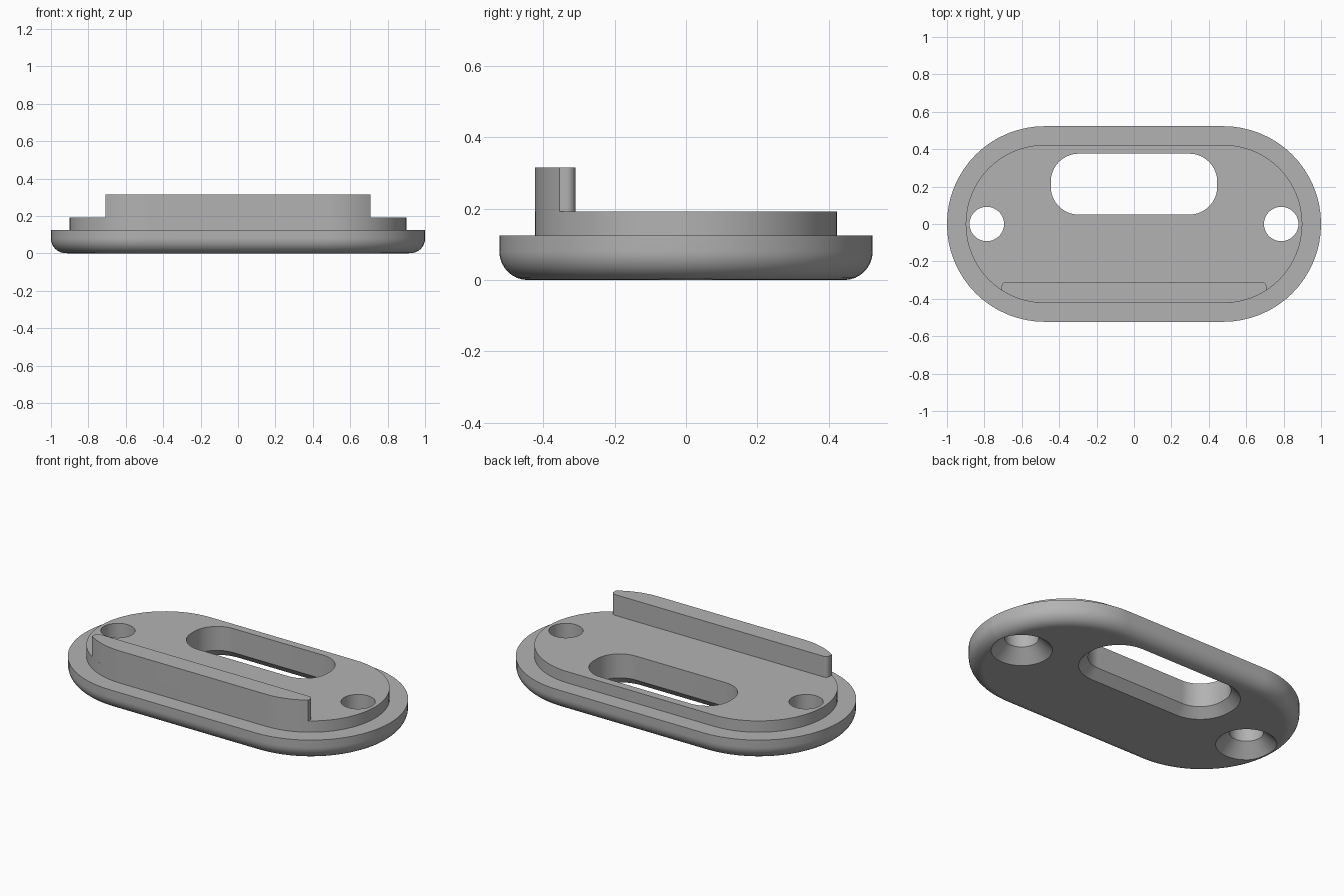
import bpy, bmesh
from math import sin, cos, pi, acos, radians

if "Cube" in bpy.data.objects:
    bpy.data.objects.remove(bpy.data.objects["Cube"], do_unlink=True)

grey = bpy.data.materials.new("plain grey")
grey.use_nodes = True
grey.diffuse_color = (0.45, 0.45, 0.45, 1)
grey.node_tree.nodes["Principled BSDF"].inputs["Base Color"].default_value = grey.diffuse_color


def arc(cx, cy, r, a0, a1, n):
    return [(cx + r * cos(a0 + (a1 - a0) * i / n), cy + r * sin(a0 + (a1 - a0) * i / n))
            for i in range(n + 1)]


def rounded(hx, hy, r, cy=0, n=16):
    """Rounded rectangle; a small straight is kept so no points coincide."""
    r = min(r, hx - 0.0005, hy - 0.0005)
    pts = []
    for q, (sx, sy) in enumerate([(1, 1), (-1, 1), (-1, -1), (1, -1)]):
        pts += arc(sx * (hx - r), cy + sy * (hy - r), r, q * pi / 2, (q + 1) * pi / 2, n)
    return pts


def loft(name, rings):
    """Closed solid through (outline, height) rings of equal point count."""
    bm = bmesh.new()
    loops = [[bm.verts.new((x, y, z)) for x, y in pts] for pts, z in rings]
    n = len(loops[0])
    for a, b in zip(loops, loops[1:]):
        for i in range(n):
            j = (i + 1) % n
            bm.faces.new((a[i], a[j], b[j], b[i]))
    bm.faces.new(loops[0][::-1])
    bm.faces.new(loops[-1])
    bmesh.ops.recalc_face_normals(bm, faces=bm.faces)
    mesh = bpy.data.meshes.new(name)
    bm.to_mesh(mesh)
    bm.free()
    mesh.materials.append(grey)
    ob = bpy.data.objects.new(name, mesh)
    bpy.context.collection.objects.link(ob)
    return ob


def activate(ob):
    bpy.ops.object.select_all(action='DESELECT')
    ob.select_set(True)
    bpy.context.view_layer.objects.active = ob


def cut(ob, cutter):
    mod = ob.modifiers.new("cut", 'BOOLEAN')
    mod.operation, mod.solver, mod.object = 'DIFFERENCE', 'EXACT', cutter
    activate(ob)
    bpy.ops.object.modifier_apply(modifier=mod.name)
    bpy.data.objects.remove(cutter, do_unlink=True)


def smooth(ob):
    activate(ob)
    bpy.ops.object.shade_smooth_by_angle(angle=radians(30))
    ob.modifiers.new("even shading", 'WEIGHTED_NORMAL').keep_sharp = True


def stadium(inset):
    return rounded(1 - inset, 0.523 - inset, 0.523 - inset)


# Base plate: rounded underside, flange, raised platform
fillet, step = 0.08, 0.1
rings = []
for i in range(9):
    a = pi / 2 * i / 8
    rings.append((stadium(fillet * (1 - sin(a))), fillet * (1 - cos(a))))
rings += [(stadium(0), 0.125), (stadium(step), 0.125), (stadium(step), 0.192)]
plate = loft("base_plate", rings)

# Slot with a chamfer below
def slot(grow):
    return rounded(0.445 + grow, 0.163 + grow, 0.15 + grow, cy=0.213)

cut(plate, loft("slot_cutter", [(slot(0.07), -0.02), (slot(0), 0.05), (slot(0), 0.3)]))

# Countersunk screw holes
for side in (-1, 1):
    def circle(r):
        return arc(side * 0.787, 0, r, 0, 2 * pi, 48)[:-1]
    cut(plate, loft("hole_cutter", [(circle(0.185), -0.02), (circle(0.092), 0.073), (circle(0.092), 0.3)]))
smooth(plate)

# Upright lip following the front edge of the platform
end, back, corner, radius, centre = 0.708, -0.31, 0.025, 0.423, 0.477
half = arc(centre, 0, radius, -pi / 2, -acos((end - centre) / radius), 10)
half += arc(end - corner, back - corner, corner, 0, pi / 2, 6)
outline = half + [(-x, y) for x, y in reversed(half)]
lip = loft("front_lip", [(outline, 0.192), (outline, 0.315)])
smooth(lip)
